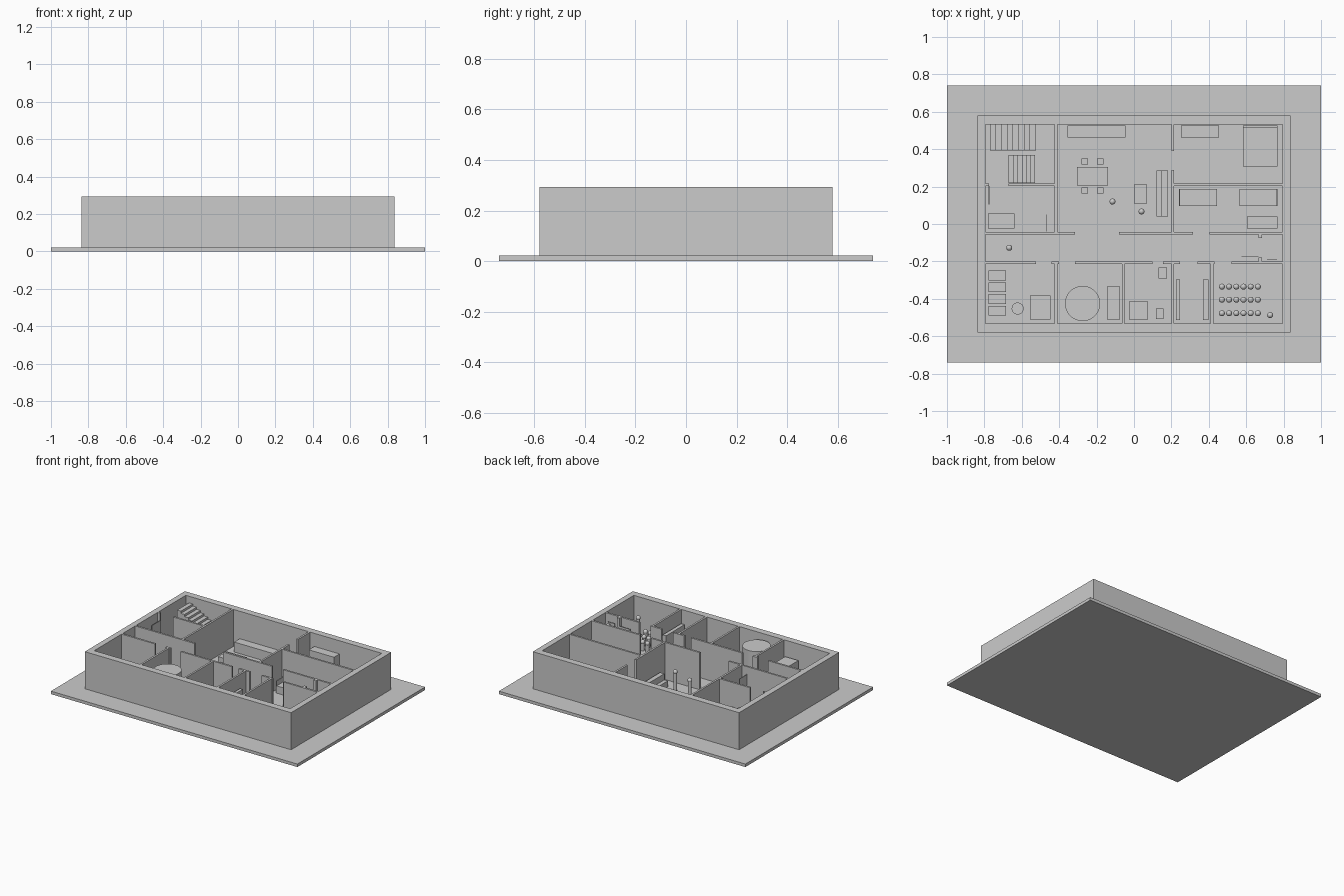
import bpy
import math

cube = bpy.data.objects.get("Cube")
if cube:
    bpy.data.objects.remove(cube, do_unlink=True)

FLOOR = 0.022
WALL_TOP = 0.294
WALL_HALF = 0.007

grey = bpy.data.materials.new("plain grey")
grey.use_nodes = True
grey.diffuse_color = (0.6, 0.6, 0.6, 1)
grey.node_tree.nodes["Principled BSDF"].inputs["Base Color"].default_value = grey.diffuse_color


def finish(name, smooth=False):
    obj = bpy.context.object
    obj.name = name
    obj.data.materials.append(grey)
    if smooth:
        bpy.ops.object.shade_smooth_by_angle()
    return obj


def box(name, left, right, front, back, top, bottom=FLOOR):
    bpy.ops.mesh.primitive_cube_add(
        size=1, location=((left + right) / 2, (front + back) / 2, (bottom + top) / 2))
    bpy.context.object.scale = (right - left, back - front, top - bottom)
    bpy.ops.object.transform_apply(location=False, rotation=False, scale=True)
    return finish(name)


def drum(name, x, y, radius, top, sides=48):
    bpy.ops.mesh.primitive_cylinder_add(
        vertices=sides, radius=radius, depth=top - FLOOR, location=(x, y, (FLOOR + top) / 2))
    return finish(name, True)


def figure(name, x, y, top):
    radius = 0.016
    drum(name + "_body", x, y, radius * 0.8, top - radius, 16)
    bpy.ops.mesh.primitive_uv_sphere_add(
        segments=16, ring_count=10, radius=radius, location=(x, y, top - radius))
    finish(name + "_head", True)


def walls_along_x(name, y, *spans):
    for start, end in spans:
        box(name, start, end, y - WALL_HALF, y + WALL_HALF, WALL_TOP)


def walls_along_y(name, x, *spans):
    for start, end in spans:
        box(name, x - WALL_HALF, x + WALL_HALF, start, end, WALL_TOP)


# Ground slab and outer shell
box("ground_slab", -1, 1, -0.74, 0.74, FLOOR, 0)
OUT_X, OUT_Y = 0.837, 0.58
IN_X, IN_Y = 0.795, 0.531
box("outer_wall_front", -OUT_X, OUT_X, -OUT_Y, -IN_Y, WALL_TOP)
box("outer_wall_back", -OUT_X, OUT_X, IN_Y, OUT_Y, WALL_TOP)
box("outer_wall_left", IN_X, OUT_X, -IN_Y, IN_Y, WALL_TOP)
box("outer_wall_right", -OUT_X, -IN_X, -IN_Y, IN_Y, WALL_TOP)

# Inner walls, with doorways left between the spans
HALL_BACK, HALL_FRONT = -0.05, -0.207
walls_along_x("hall_back_wall", HALL_BACK, (-IN_X, -0.315), (-0.08, 0.315), (0.405, IN_X))
walls_along_x("hall_front_wall", HALL_FRONT, (-IN_X, -0.525), (-0.44, -0.4), (-0.315, 0.1),
              (0.155, 0.245), (0.34, 0.43), (0.52, IN_X))
walls_along_x("stair_room_wall", 0.21, (-IN_X, -0.775), (-0.67, -0.42))
walls_along_x("bedroom_wall", 0.21, (0.205, IN_X))
walls_along_y("living_room_wall", -0.417, (HALL_BACK, IN_Y))
walls_along_y("living_room_wall", 0.207, (HALL_BACK, 0.29), (0.39, IN_Y))
for x in (-0.417, -0.057, 0.207, 0.417):
    walls_along_y("front_room_wall", x, (-IN_Y, HALL_FRONT))
box("entry_stub_back", 0.665, 0.685, -0.075, HALL_BACK, WALL_TOP)
box("entry_stub_front", 0.665, 0.685, HALL_FRONT, -0.18, WALL_TOP)

# Open door leaves
DOOR_TOP = 0.24
box("stair_room_door", -0.777, -0.773, 0.105, 0.203, DOOR_TOP)
box("side_room_door", -0.469, -0.465, -0.04, 0.05, DOOR_TOP)
box("inner_entry_door", 0.575, 0.665, -0.177, -0.173, DOOR_TOP)
box("outer_entry_door", 0.71, 0.765, -0.19, -0.186, DOOR_TOP)

# Stairs: the front flight climbs to +x, the back flight turns and climbs to -x
RISE = 0.016
for i in range(6):
    left = -0.67 + i * 0.0235
    box("lower_stair_step", left, left + 0.0235, 0.22, 0.37, FLOOR + RISE * (i + 1))
for i in range(8):
    right = -0.525 - i * 0.0305
    box("upper_stair_step", right - 0.0305, right, 0.392, IN_Y, FLOOR + RISE * (i + 7))

# Living room
box("long_counter", -0.355, -0.045, 0.463, 0.527, 0.095)
box("dining_table", -0.305, -0.14, 0.205, 0.306, 0.1)
for x in (-0.263, -0.18):
    for y in (0.18, 0.333):
        box("dining_chair", x - 0.018, x + 0.018, y - 0.016, y + 0.016, 0.07)
box("coffee_table", 0, 0.07, 0.11, 0.21, 0.055)
box("sofa_seat", 0.12, 0.148, 0.04, 0.285, 0.065)
box("sofa_back", 0.148, 0.182, 0.04, 0.285, 0.11)

# Bedrooms
box("wardrobe", 0.25, 0.455, 0.463, 0.527, 0.2)
box("large_bed", 0.583, 0.768, 0.307, 0.515, 0.075)
box("large_headboard", 0.583, 0.768, 0.515, 0.527, 0.12)
box("first_bed", 0.245, 0.445, 0.095, 0.187, 0.075)
box("first_headboard", 0.24, 0.247, 0.095, 0.187, 0.11)
box("second_bed", 0.563, 0.76, 0.095, 0.187, 0.075)
box("second_headboard", 0.76, 0.767, 0.095, 0.187, 0.11)
box("bedroom_desk", 0.605, 0.767, -0.025, 0.04, 0.1)
box("side_room_bench", -0.78, -0.64, -0.025, 0.055, 0.09)

# Work rooms along the front
for i in range(4):
    y = -0.275 - i * 0.063
    box("washing_machine", -0.777, -0.685, y - 0.026, y + 0.026, 0.1)
drum("small_boiler", -0.622, -0.452, 0.032, 0.13, 32)
box("machine_cabinet", -0.555, -0.447, -0.51, -0.382, 0.185)
drum("water_tank", -0.275, -0.425, 0.094, 0.252)
box("pump_cabinet", -0.145, -0.075, -0.51, -0.335, 0.12)
box("office_desk", -0.028, 0.075, -0.51, -0.415, 0.1)
box("office_stool", 0.117, 0.157, -0.507, -0.452, 0.075)
box("office_cabinet", 0.132, 0.177, -0.292, -0.232, 0.11)
box("left_store_shelf", 0.37, 0.397, -0.512, -0.297, 0.2)
box("right_store_shelf", 0.225, 0.247, -0.512, -0.297, 0.2)

# Standing figures and the seated rows
for x, y in ((-0.115, 0.12), (0.04, 0.067), (-0.667, -0.127), (0.728, -0.487)):
    figure("standing_figure", x, y, 0.18)
for y in (-0.335, -0.405, -0.477):
    for i in range(6):
        figure("seated_figure", 0.47 + i * 0.0385, y, 0.1)
